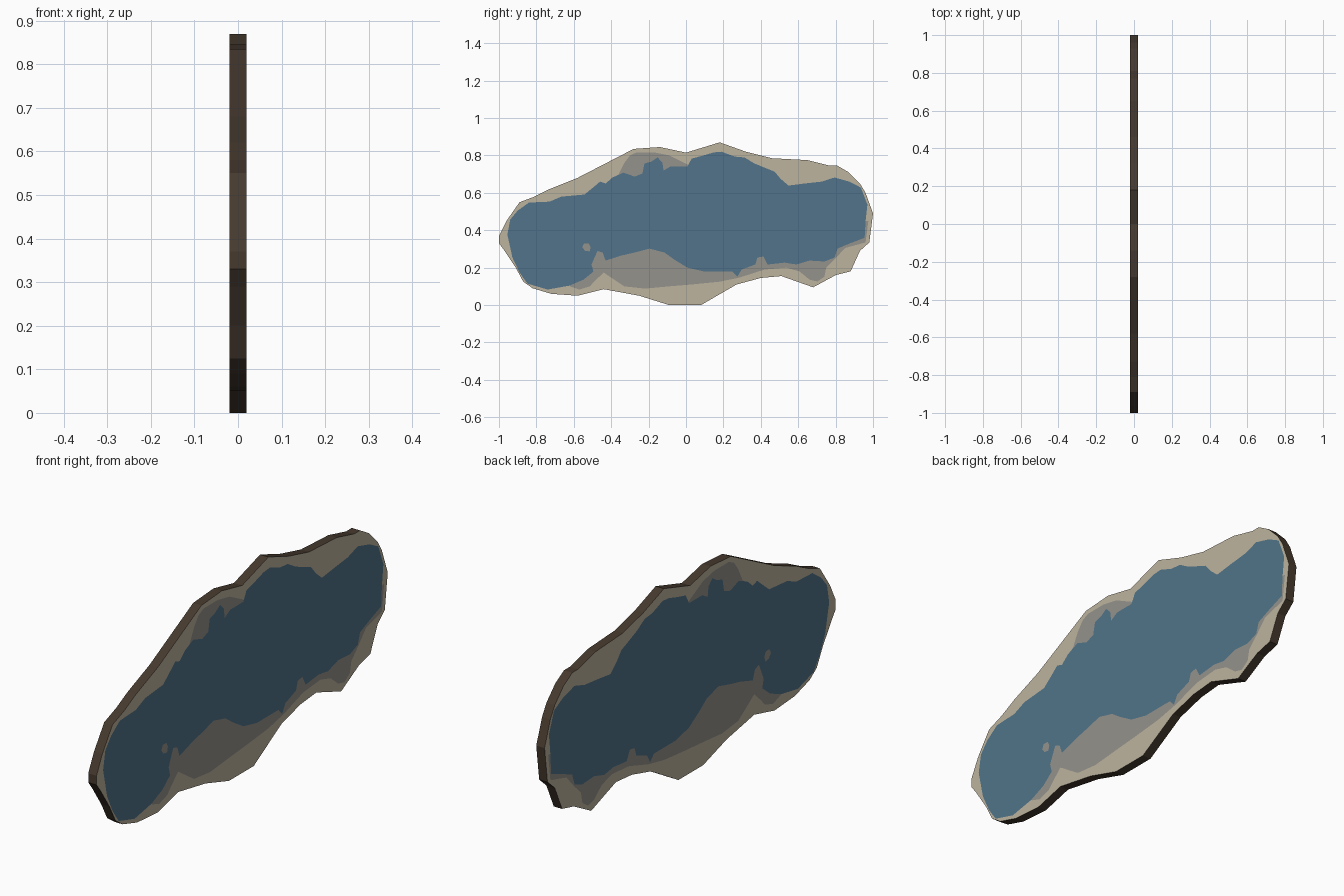
import bpy, bmesh
from mathutils import Vector
from mathutils.geometry import delaunay_2d_cdt

HALF = 0.02  # half thickness of the slab


def material(name, rgb):
    m = bpy.data.materials.new(name)
    m.diffuse_color = (*rgb, 1)
    return m


# Shapes are (y, z) points on the broad face of the slab
slab = [(-1, .37), (-.96, .45), (-.89, .55), (-.81, .58), (-.73, .62), (-.58, .68),
        (-.28, .835), (-.14, .845), (0, .815), (.18, .87), (.32, .82), (.46, .785),
        (.65, .775), (.77, .745), (.81, .745), (.87, .71), (.93, .65), (.96, .6),
        (1, .49), (.98, .335), (.93, .29), (.88, .18), (.8, .16), (.68, .095),
        (.51, .155), (.4, .145), (.27, .11), (.08, 0), (-.09, 0), (-.25, .05),
        (-.44, .085), (-.58, .05), (-.72, .06), (-.82, .09), (-.87, .125),
        (-.91, .2), (-.97, .29), (-1, .33)]

upper_shallows = [(-.4, .67), (-.36, .7), (-.33, .76), (-.3, .8), (-.265, .816),
                  (-.168, .816), (-.088, .8), (.01, .75), (.05, .65), (-.36, .6)]

lower_shallows = [(-.62, .1), (-.57, .083), (-.515, .1), (-.48, .136), (-.44, .174),
                  (-.39, .14), (-.33, .1), (-.22, .088), (-.09, .1), (.03, .11),
                  (.18, .125), (.286, .147), (.42, .19), (.537, .2), (.607, .18),
                  (.66, .136), (.703, .126), (.74, .152), (.75, .2), (.8, .25),
                  (.85, .305), (.96, .335), (.975, .45), (.9, .45), (.7, .4),
                  (0, .4), (-.6, .35)]

water = [(-.955, .377), (-.94, .457), (-.9, .505), (-.84, .548), (-.73, .553),
         (-.666, .58), (-.543, .591), (-.49, .634), (-.46, .66), (-.43, .65),
         (-.393, .682), (-.334, .708), (-.275, .687), (-.233, .703), (-.222, .757),
         (-.185, .767), (-.152, .789), (-.126, .762), (-.12, .719), (-.083, .741),
         (.008, .741), (.03, .783), (.094, .8), (.147, .816), (.19, .82),
         (.26, .794), (.313, .789), (.366, .757), (.42, .735), (.473, .714),
         (.505, .676), (.548, .639), (.634, .65), (.725, .66), (.794, .682),
         (.874, .66), (.935, .628), (.97, .537), (.96, .447), (.955, .36),
         (.874, .329), (.81, .302), (.794, .254), (.74, .233), (.66, .238),
         (.59, .217), (.527, .227), (.436, .217), (.414, .26), (.382, .254),
         (.37, .217), (.297, .19), (.275, .152), (.249, .179), (.1, .179),
         (.008, .2), (-.062, .243), (-.115, .281), (-.195, .302), (-.275, .281),
         (-.345, .265), (-.43, .238), (-.445, .28), (-.473, .29), (-.489, .254),
         (-.505, .217), (-.495, .179), (-.548, .136), (-.623, .104), (-.74, .083),
         (-.848, .115), (-.89, .174), (-.928, .254)]

islet = [(-.555, .31), (-.545, .33), (-.52, .33), (-.51, .31), (-.515, .287), (-.54, .29)]

# Later shapes paint over earlier ones: (outline, material slot)
layers = [(slab, 0), (upper_shallows, 1), (lower_shallows, 1), (water, 2), (islet, 1)]

# Cut the broad face along every outline
points, loops = [], []
for outline, _ in layers:
    area = sum(a[0] * b[1] - b[0] * a[1] for a, b in zip(outline, outline[1:] + outline[:1]))
    ordered = outline if area > 0 else outline[::-1]
    loops.append(list(range(len(points), len(points) + len(ordered))))
    points += [Vector(p) for p in ordered]
verts, _, faces, _, _, owners = delaunay_2d_cdt(points, [], loops, 0, 1e-5)

bm = bmesh.new()
bverts = [bm.verts.new((-HALF, v.x, v.y)) for v in verts]
for face, owner in zip(faces, owners):
    if 0 in owner:
        f = bm.faces.new([bverts[i] for i in face])
        f.material_index = layers[max(owner)][1]

# Thicken into a slab, painted the same on both sides, with dark rim walls
new = bmesh.ops.extrude_face_region(bm, geom=bm.faces[:], use_keep_orig=True)["geom"]
bmesh.ops.translate(bm, vec=(2 * HALF, 0, 0),
                    verts=[g for g in new if isinstance(g, bmesh.types.BMVert)])
bmesh.ops.delete(bm, geom=[v for v in bm.verts if not v.link_faces], context='VERTS')
bmesh.ops.recalc_face_normals(bm, faces=bm.faces[:])
bm.normal_update()
for f in bm.faces:
    if abs(f.normal.x) < 0.5:
        f.material_index = 3

mesh = bpy.data.meshes.new("lake_slab")
bm.to_mesh(mesh)
bm.free()
for name, rgb in (("sand", (.51, .455, .345)), ("grey shallows", (.295, .29, .265)),
                  ("water blue", (.082, .175, .255)), ("dark earth rim", (.062, .042, .027))):
    mesh.materials.append(material(name, rgb))
bpy.context.collection.objects.link(bpy.data.objects.new("lake_slab", mesh))
